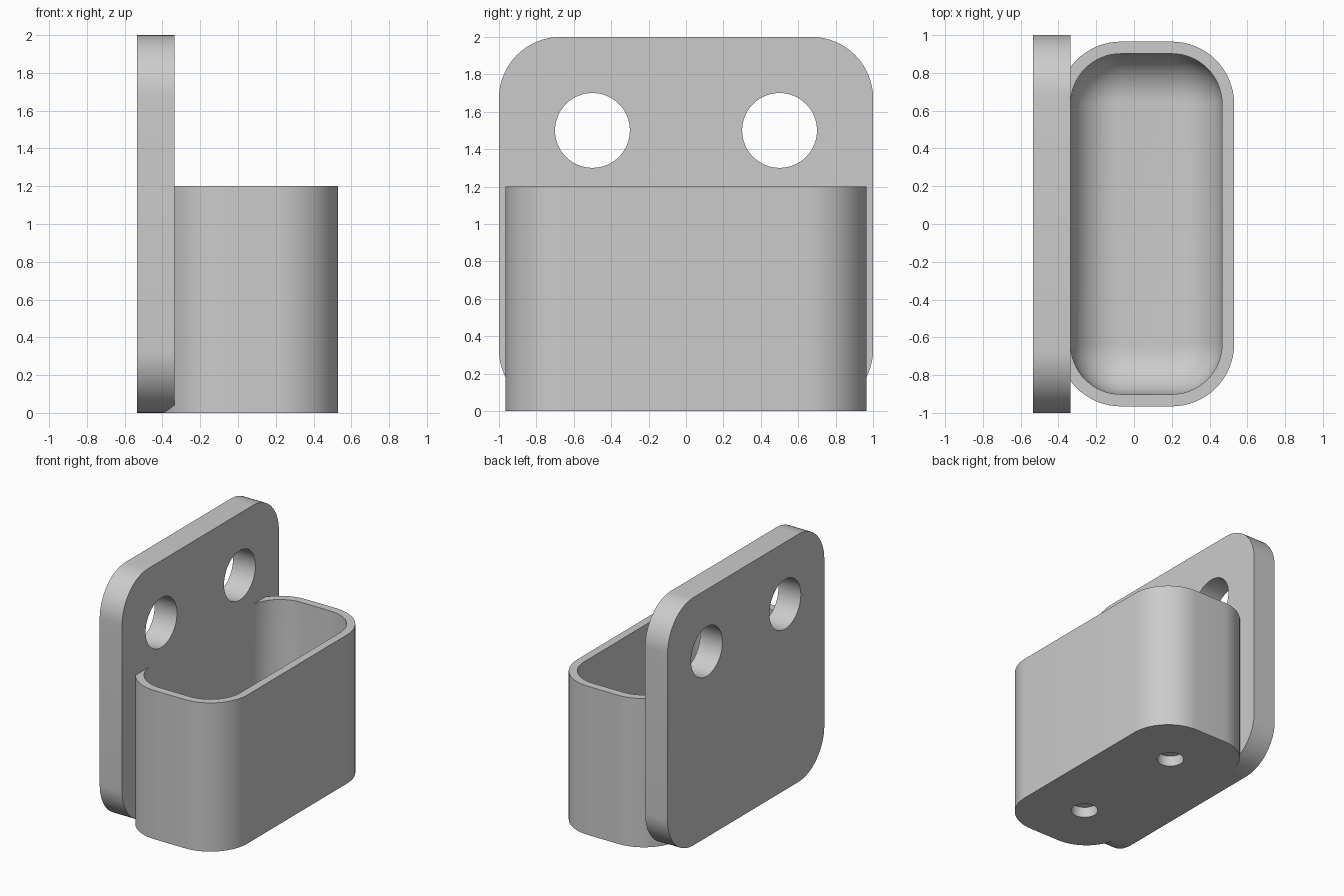
import bpy, bmesh, math

cube = bpy.data.objects.get("Cube")
if cube:
    bpy.data.objects.remove(cube, do_unlink=True)

grey = bpy.data.materials.new("plain_grey")
grey.use_nodes = True
colour = (0.6, 0.6, 0.6, 1)
grey.diffuse_color = colour
grey.node_tree.nodes["Principled BSDF"].inputs["Base Color"].default_value = colour


def outline(half_u, half_v, radius, steps=16):
    """Rounded rectangle as a list of 2D points, counter-clockwise."""
    points = []
    for corner, (su, sv) in enumerate([(1, 1), (-1, 1), (-1, -1), (1, -1)]):
        for i in range(steps + 1):
            a = math.pi / 2 * (corner + i / steps)
            points.append((su * (half_u - radius) + radius * math.cos(a),
                           sv * (half_v - radius) + radius * math.sin(a)))
    return points


def loft(name, rings):
    """Closed solid skinned through rings of 3D points."""
    bm = bmesh.new()
    loops = [[bm.verts.new(p) for p in ring] for ring in rings]
    n = len(loops[0])
    for low, high in zip(loops, loops[1:]):
        for i in range(n):
            j = (i + 1) % n
            bm.faces.new((low[i], low[j], high[j], high[i]))
    bm.faces.new(loops[0][::-1])
    bm.faces.new(loops[-1])
    bmesh.ops.recalc_face_normals(bm, faces=bm.faces)
    mesh = bpy.data.meshes.new(name)
    bm.to_mesh(mesh)
    bm.free()
    mesh.materials.append(grey)
    obj = bpy.data.objects.new(name, mesh)
    bpy.context.collection.objects.link(obj)
    return obj


def combine(obj, other, operation):
    """Apply a boolean and discard the second solid."""
    mod = obj.modifiers.new(operation, "BOOLEAN")
    mod.operation = operation
    mod.solver = "EXACT"
    mod.object = other
    bpy.context.view_layer.objects.active = obj
    bpy.ops.object.modifier_apply(modifier=mod.name)
    bpy.data.objects.remove(other, do_unlink=True)


def drill(obj, radius, depth, location, rotation=(0, 0, 0)):
    bpy.ops.mesh.primitive_cylinder_add(vertices=64, radius=radius, depth=depth,
                                        location=location, rotation=rotation)
    cutter = bpy.context.object
    cutter.data.materials.append(grey)
    combine(obj, cutter, "DIFFERENCE")


# Upright mounting plate with two screw holes
plate_back, plate_front = -0.535, -0.335
plate = loft("mounting_plate", [[(x, u, v + 1) for u, v in outline(1, 1, 0.33)]
                                for x in (plate_back, plate_front)])
for side in (-1, 1):
    drill(plate, 0.2, 0.6, (-0.435, 0.5 * side, 1.5), (0, math.pi / 2, 0))

# Open tray with rounded corners
tray_x, tray_height, wall = 0.065, 1.2, 0.065
half_x, half_y, corner = 0.465, 0.965, 0.33
tray = loft("holder_tray", [[(u + tray_x, v, z) for u, v in outline(half_x, half_y, corner)]
                            for z in (0, tray_height)])

# Cavity with a filleted floor
floor, fillet, steps = 0.2, 0.25, 12
levels = [(fillet * (1 - math.sin(a)), floor + fillet * (1 - math.cos(a)))
          for a in (math.pi / 2 * i / steps for i in range(steps + 1))]
levels.append((0, tray_height + 0.2))
inset = wall - 0.001
rings = [[(u + tray_x, v, z)
          for u, v in outline(half_x - inset - d, half_y - inset - d, corner - inset - d)]
         for d, z in levels]
combine(tray, loft("cavity", rings), "DIFFERENCE")

# Two shallow sockets under the floor
for side in (-1, 1):
    drill(tray, 0.1, 0.2, (tray_x, 0.5 * side, -0.015))

# Join into one body
combine(plate, tray, "UNION")
plate.name = "wall_holder"
bpy.ops.object.select_all(action="DESELECT")
plate.select_set(True)
bpy.context.view_layer.objects.active = plate
bpy.ops.object.shade_smooth_by_angle(angle=math.radians(30))
